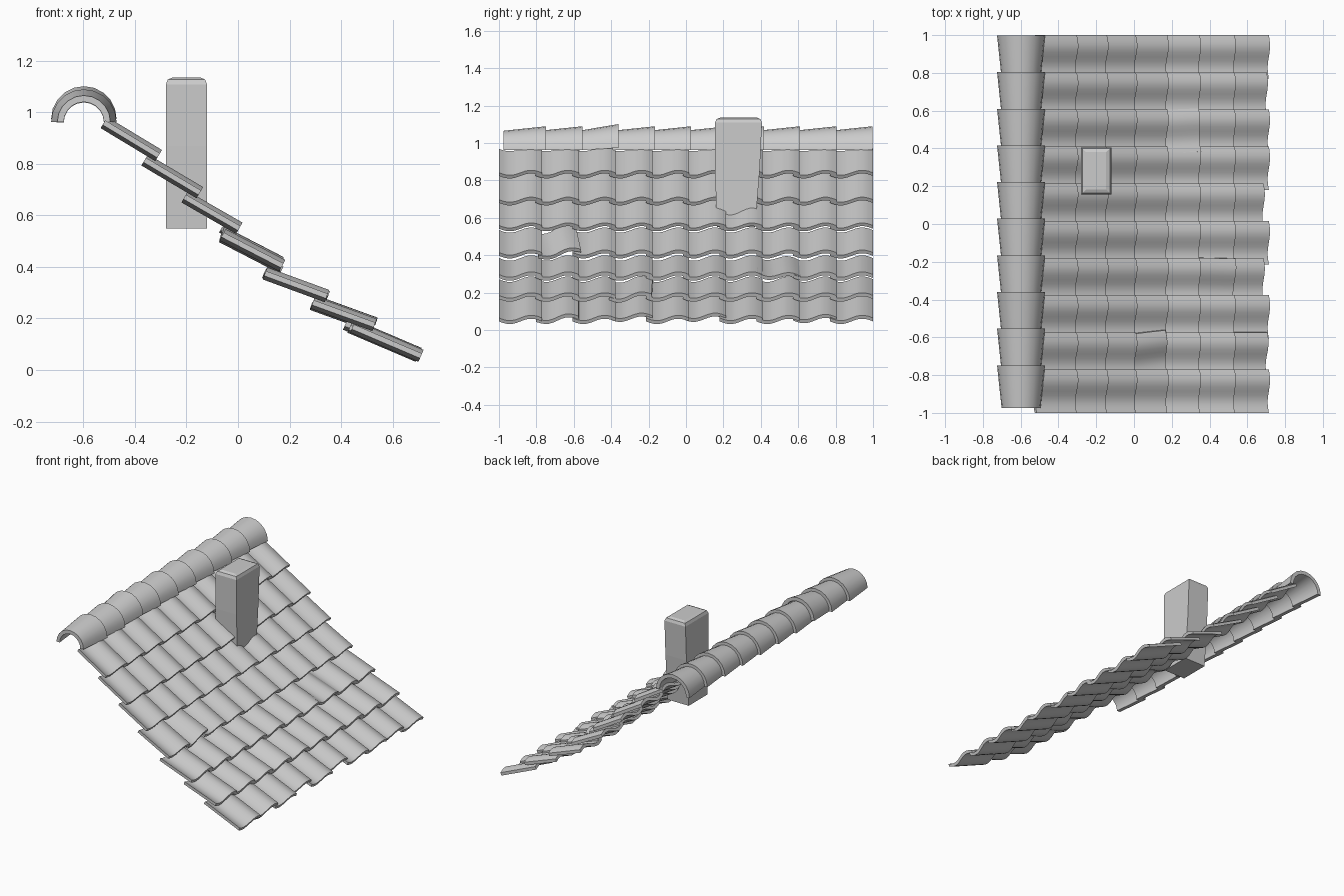
import bpy, bmesh, math
from mathutils import Vector, Matrix

if "Cube" in bpy.data.objects:
    bpy.data.objects.remove(bpy.data.objects["Cube"])

def finish(name, verts, faces, smooth=True):
    me = bpy.data.meshes.new(name)
    me.from_pydata([tuple(v) for v in verts], [], faces)
    bm = bmesh.new()
    bm.from_mesh(me)
    bmesh.ops.recalc_face_normals(bm, faces=bm.faces)
    bm.to_mesh(me)
    bm.free()
    ob = bpy.data.objects.new(name, me)
    bpy.context.collection.objects.link(ob)
    if smooth:
        bpy.context.view_layer.objects.active = ob
        ob.select_set(True)
        bpy.ops.object.shade_smooth_by_angle(angle=math.radians(40))
        ob.select_set(False)
    return ob

def loft(a, b):
    """Closed solid between two matching outlines made of strips (upper + reversed lower)."""
    n, h = len(a), len(a) // 2
    faces = [(i, (i + 1) % n, n + (i + 1) % n, n + i) for i in range(n)]
    for o in (0, n):
        faces += [(o + i, o + i + 1, o + n - 2 - i, o + n - 1 - i) for i in range(h - 1)]
    return a + b, faces

# S-shaped pantile: wavy section across y, straight down the slope
W, AMP, T, SEG = 0.23, 0.016, 0.02, 10
def tile(name, p, q, y, turn=0, lift=0, slide=0):
    p, q = Vector((p[0], 0, p[1])), Vector((q[0], 0, q[1]))
    d = (q - p).normalized()
    nrm = d.cross(Vector((0, 1, 0)))
    L = (q - p).length / 2
    rot = Matrix.Rotation(turn, 3, nrm) @ Matrix.Rotation(lift, 3, d)
    mid = (p + q) / 2 + Vector((0, y + W / 2, 0)) + d * slide
    def outline(s):
        pts = []
        for side, order in ((T / 2, range(SEG + 1)), (-T / 2, range(SEG, -1, -1))):
            for i in order:
                t = i / SEG
                h = -AMP * math.sin(2 * math.pi * t) + side
                pts.append(mid + rot @ (d * s + nrm * h + Vector((0, (t - .5) * W, 0))))
        return pts
    finish(name, *loft(outline(-L), outline(L)))

rows = [((-.52, .96), (-.308, .832)), ((-.362, .815), (-.148, .688)),
        ((-.207, .672), (.005, .55)), ((-.06, .525), (.172, .405)),
        ((.105, .375), (.345, .287)), ((.29, .262), (.53, .175)),
        ((.445, .168), (.71, .055))]
# slipped tiles: (row, column) -> turn, lift, slide
loose = {(3, 1): (.10, .10, -.005), (4, 7): (.04, -.1, 0), (5, 3): (-.02, .08, 0),
         (6, 1): (0, .06, -.01), (6, 5): (0, 0, -.03), (6, 3): (0, 0, -.03),
         (6, 8): (0, 0, -.012)}
for r, (p, q) in enumerate(rows):
    for c in range(10):
        tile(f"roof_tile_{r}_{c}", p, q, -1 + c * (2 - W) / 9, *loose.get((r, c), ()))

# Tapered ridge caps, wide end towards the back
def cap(name, y0, y1, tilt=0):
    def outline(y, ro, z):
        arc = [math.pi * i / 10 for i in range(11)]
        return [Vector((-.598 + r * math.cos(a), y, z + r * 1.0 * math.sin(a)))
                for r, seq in ((ro, arc), (ro - .025, arc[::-1])) for a in seq]
    finish(name, *loft(outline(y0, .103, .962 - tilt * .2), outline(y1, .127, .962 + tilt)))

for i in range(10):
    y = -.975 + i * .194
    cap(f"ridge_cap_{i}", y, y + .227, .012 if i == 2 else 0)

# Chimney: slightly narrowed below, bevelled at the top
levels = [(.55, .165, .37), (.87, .155, .395), (1.135, .155, .407)]
verts = [(x, y, z) for z, a, b in levels
         for x, y in ((-.28, a), (-.12, a), (-.12, b), (-.28, b))]
faces = [(0, 1, 2, 3), (8, 9, 10, 11)]
faces += [(o + i, o + (i + 1) % 4, o + 4 + (i + 1) % 4, o + 4 + i) for o in (0, 4) for i in range(4)]
chimney = finish("chimney", verts, faces, smooth=False)
bm = bmesh.new()
bm.from_mesh(chimney.data)
top = [e for e in bm.edges if all(v.co.z > 1.1 for v in e.verts)]
bmesh.ops.bevel(bm, geom=top, offset=.027, segments=2, profile=.5, affect='EDGES')
bm.to_mesh(chimney.data)
bm.free()
